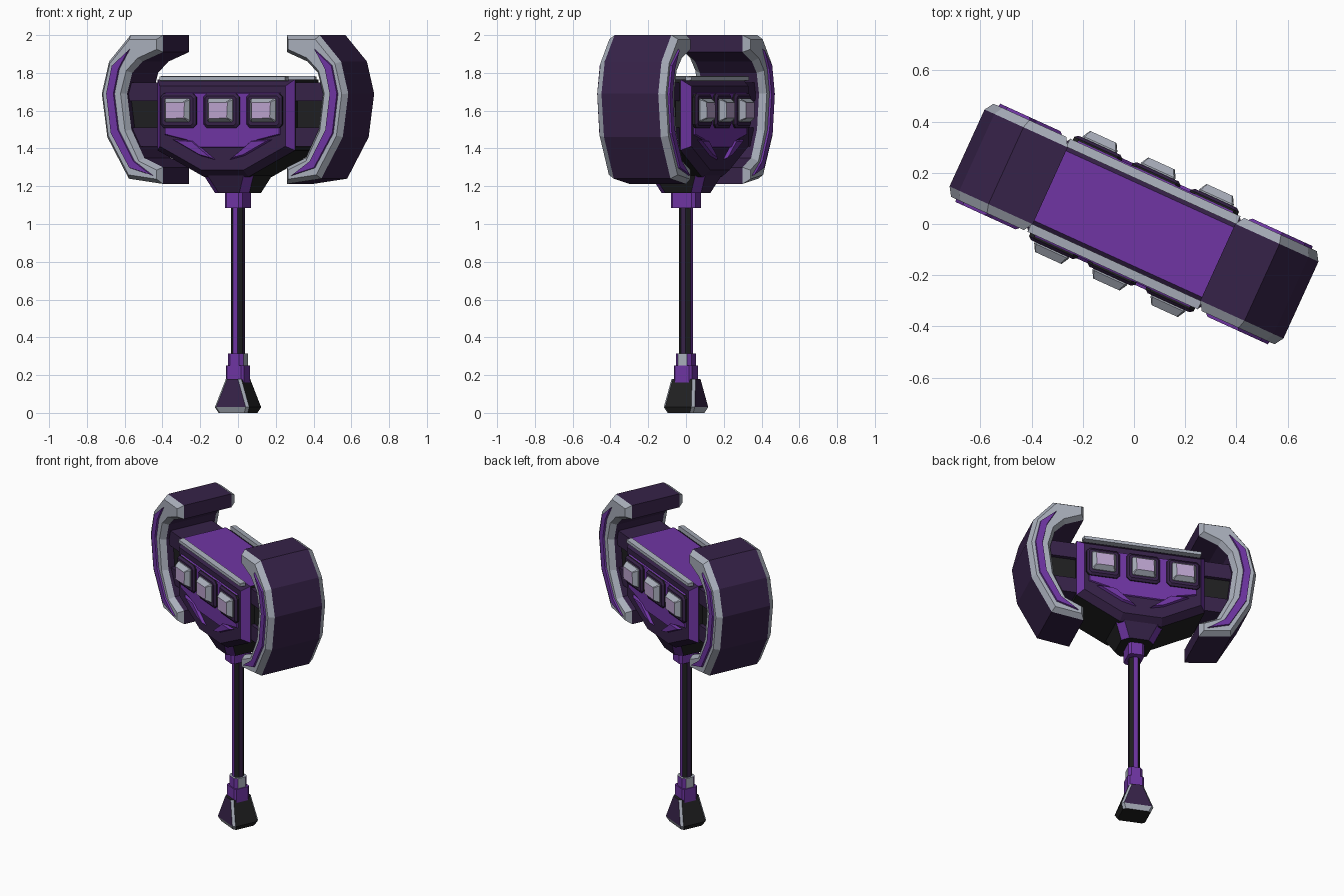
import bpy, bmesh, math
from mathutils import Matrix, Vector

if "Cube" in bpy.data.objects:
    bpy.data.objects.remove(bpy.data.objects["Cube"])

TURN = Matrix.Rotation(math.radians(-24.5), 4, 'Z')   # whole hammer is turned about z

COLOURS = {
    "purple": (0.16, 0.036, 0.37),
    "dark_purple": (0.037, 0.016, 0.065),
    "silver": (0.40, 0.43, 0.50),
    "black": (0.014, 0.014, 0.015),
    "lilac": (0.50, 0.37, 0.62),
}
NAMES = list(COLOURS)
MATS = []
for n, c in COLOURS.items():
    m = bpy.data.materials.new(n)
    m.diffuse_color = (*c, 1)
    m.use_nodes = True
    m.node_tree.nodes["Principled BSDF"].inputs["Base Color"].default_value = m.diffuse_color
    MATS.append(m)


def loft(name, rings, rule):
    """Skin a stack of equal-length rings, cap both ends, colour faces by rule(normal, centre)."""
    bm = bmesh.new()
    loops = [[bm.verts.new(p) for p in r] for r in rings]
    for a, b in zip(loops, loops[1:]):
        for i in range(len(a)):
            j = (i + 1) % len(a)
            bm.faces.new((a[i], a[j], b[j], b[i]))
    bm.faces.new(loops[0][::-1])
    bm.faces.new(loops[-1])
    bmesh.ops.recalc_face_normals(bm, faces=bm.faces)
    bm.normal_update()
    for f in bm.faces:
        col = rule if isinstance(rule, str) else rule(f.normal, f.calc_center_median())
        f.material_index = NAMES.index(col)
    bm.transform(TURN)
    me = bpy.data.meshes.new(name)
    bm.to_mesh(me)
    bm.free()
    for m in MATS:
        me.materials.append(m)
    ob = bpy.data.objects.new(name, me)
    bpy.context.collection.objects.link(ob)
    return ob


def inset(pts, d):
    """Move every side of a closed outline inwards by d."""
    ps = [Vector(p) for p in pts]
    k = len(ps)
    area = sum(ps[i].x * ps[(i + 1) % k].y - ps[(i + 1) % k].x * ps[i].y for i in range(k))
    s = 1 if area > 0 else -1
    out = []
    for i, p in enumerate(ps):
        e1 = (p - ps[i - 1]).normalized()
        e2 = (ps[(i + 1) % k] - p).normalized()
        n1, n2 = Vector((-e1.y, e1.x)) * s, Vector((-e2.y, e2.x)) * s
        out.append(p + (n1 + n2) * d / (1 + n1.dot(n2)))
    return out


def prism(name, pts, layers, rule):
    """Front outline (x, z) carried through depth layers (y, inset)."""
    return loft(name, [[(p.x, y, p.y) for p in inset(pts, d)] for y, d in layers], rule)


def post(name, levels, cut, rule):
    """Upright block with chamfered corners; levels are (z, half x, half y)."""
    rings = []
    for z, a, b in levels:
        ring = [(a, b - cut), (a - cut, b), (cut - a, b), (-a, b - cut),
                (-a, cut - b), (cut - a, -b), (a - cut, -b), (a, cut - b)]
        rings.append([(x, y, z) for x, y in ring])
    return loft(name, rings, rule)


def both(half):
    """Close a right-hand outline with its mirror image."""
    return half + [(-x, z) for x, z in reversed(half)]


def flip(pts, s):
    return [(s * x, z) for x, z in pts]


def rect(cx, cz, w, h, c):
    """Rectangle with cut corners."""
    return [(cx + sx * x, cz + sz * z) for sx, sz, x, z in (
        (1, 1, w, h - c), (1, 1, w - c, h), (-1, 1, w - c, h), (-1, 1, w, h - c),
        (-1, -1, w, h - c), (-1, -1, w - c, h), (1, -1, w - c, h), (1, -1, w, h - c))]


# head core: dark faces, purple side chamfers, purple top, black underside
def core_rule(n, c):
    if n.z > 0.9:
        return "purple"
    if abs(n.y) > 0.9:
        return "dark_purple"
    if abs(n.y) > 0.3:
        return "purple" if abs(n.x) > 0.4 and n.z > -0.2 else "dark_purple"
    return "black"


prism("head_core", both([(0.40, 1.765), (0.40, 1.39), (0.13, 1.25)]),
      [(-0.197, 0.035), (-0.15, 0), (0.15, 0), (0.197, 0.035)], core_rule)

# arms joining the core to the clamps
prism("arm_bar", rect(0, 1.59, 0.60, 0.15, 0.03), [(-0.12, 0), (0.12, 0)], "black")
for z in (1.70, 1.46):
    prism("arm_rail", rect(0, z, 0.59, 0.05, 0.012), [(-0.145, 0), (0.145, 0)], "dark_purple")

# curved clamps at both ends
CLAMP = [(0.36, 2.0), (0.55, 2.0), (0.675, 1.86), (0.717, 1.69), (0.685, 1.46), (0.56, 1.24),
         (0.36, 1.212), (0.36, 1.30), (0.47, 1.35), (0.545, 1.50), (0.57, 1.69),
         (0.54, 1.80), (0.48, 1.86), (0.36, 1.91)]
CRESCENT = [(0.53, 1.935), (0.642, 1.84), (0.675, 1.69), (0.648, 1.48), (0.54, 1.295),
            (0.39, 1.25), (0.51, 1.335), (0.60, 1.50), (0.625, 1.69), (0.597, 1.82)]
for s in (1, -1):
    prism("clamp", flip(CLAMP, s), [(-0.2, 0.022), (-0.165, 0), (0.165, 0), (0.2, 0.022)],
          lambda n, c: "silver" if abs(n.y) > 0.3 else "dark_purple")

# details repeated on the front and the back
WING = [(0.30, 1.45), (0.17, 1.445), (0.12, 1.405), (0.03, 1.335), (0.13, 1.36)]
for f in (-1, 1):
    prism("face_panel", both([(0.34, 1.70), (0.34, 1.47), (0.21, 1.44), (0.13, 1.40)]),
          [(f * 0.19, 0), (f * 0.205, 0.008)], "purple")
    prism("top_trim", rect(0, 1.77, 0.37, 0.014, 0.004),
          [(f * 0.165, 0), (f * 0.2, 0.004)], "silver")
    for s in (1, -1):
        prism("clamp_crescent", flip(CRESCENT, s), [(f * 0.19, 0), (f * 0.211, 0.004)], "purple")
        prism("chin_wing", flip(WING, s), [(f * 0.19, 0), (f * 0.215, 0.008)], "purple")
    for x in (-0.25, 0, 0.25):
        prism("gem_frame", rect(x, 1.60, 0.104, 0.092, 0.02),
              [(f * 0.2, 0), (f * 0.213, 0), (f * 0.224, 0.014)],
              lambda n, c: "dark_purple" if abs(n.y) > 0.3 else "black")
        prism("gem", rect(x, 1.602, 0.074, 0.062, 0.008),
              [(f * 0.21, 0), (f * 0.23, 0), (f * 0.26, 0.022)],
              lambda n, c: "lilac" if abs(n.y) > 0.9 else "silver")


# neck below the head: dark faces, purple corners, black sides
def neck_rule(n, c):
    if abs(n.z) > 0.9 or abs(n.x) > 0.78:
        return "black"
    return "purple" if abs(n.x) > 0.3 else "dark_purple"


post("neck", [(1.165, 0.10, 0.115), (1.30, 0.165, 0.18)], 0.04, neck_rule)
post("neck_collar", [(1.085, 0.05, 0.07), (1.18, 0.05, 0.07)], 0.015, "purple")


# shaft: purple front and back strips, dark sides, black corners
def shaft_rule(n, c):
    if abs(n.y) > 0.9:
        return "purple"
    return "dark_purple" if abs(n.x) > 0.9 else "black"


post("shaft", [(0.28, 0.034, 0.034), (1.10, 0.034, 0.034)], 0.02, shaft_rule)
post("upper_grip_ring", [(0.25, 0.045, 0.045), (0.315, 0.045, 0.045)], 0.018,
     lambda n, c: "silver" if abs(n.x) > 0.9 or n.z > 0.9 else "purple")
post("lower_grip_ring", [(0.16, 0.052, 0.052), (0.25, 0.052, 0.052)], 0.012, "purple")


# flared pommel: dark faces, silver corners, black sides
def pommel_rule(n, c):
    if abs(n.z) > 0.9 or abs(n.x) > 0.8:
        return "black"
    if abs(n.x) > 0.3 or c.z < 0.035:
        return "silver"
    return "dark_purple"


post("pommel", [(0, 0.085, 0.075), (0.03, 0.10, 0.09), (0.18, 0.045, 0.07)], 0.014, pommel_rule)
